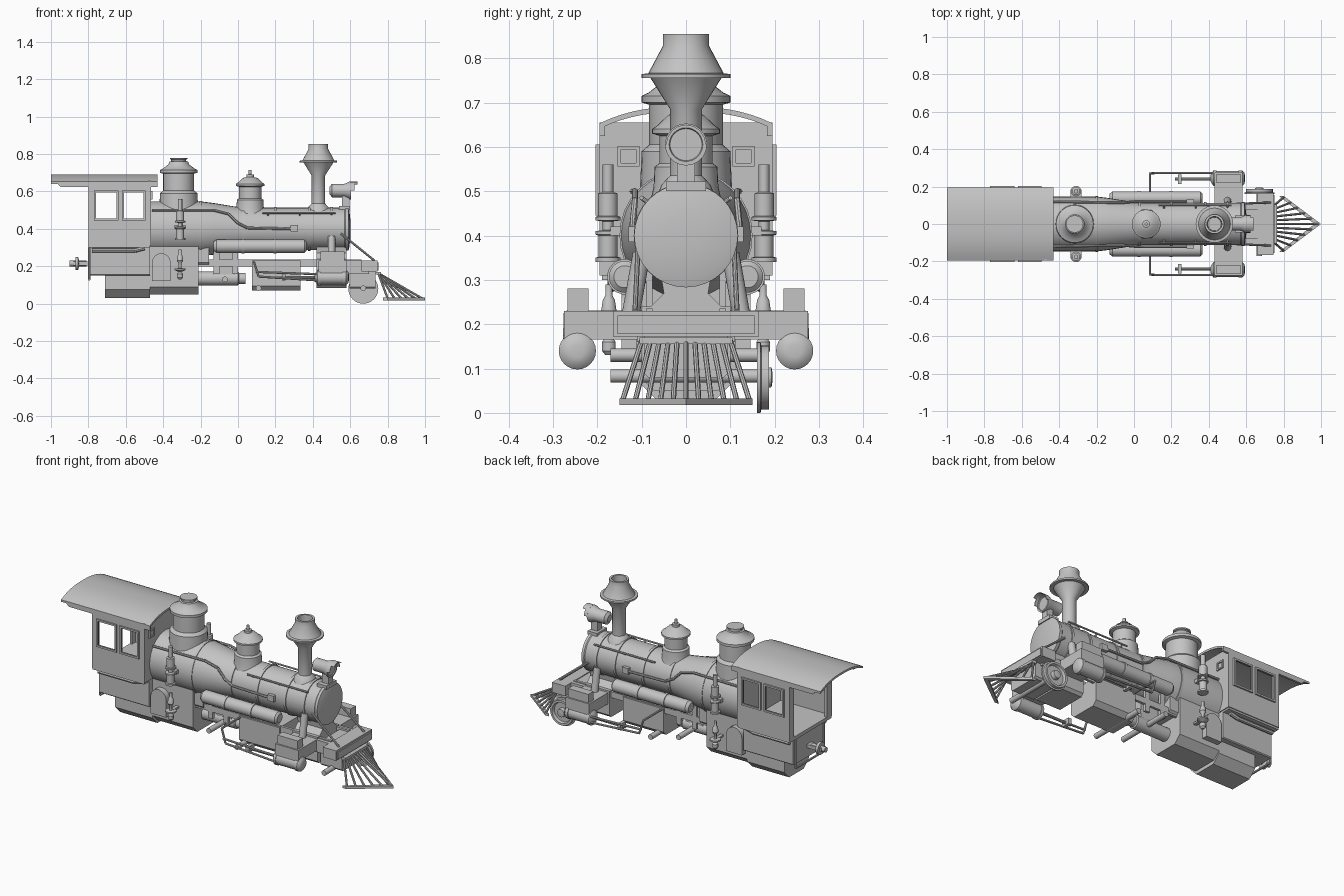
import bpy
import bmesh
import math
from mathutils import Vector

default = bpy.data.objects.get("Cube")
if default:
    bpy.data.objects.remove(default, do_unlink=True)

GREY = (.55, .55, .55, 1)
paint = bpy.data.materials.new("plain grey")
paint.use_nodes = True
paint.diffuse_color = GREY
paint.node_tree.nodes["Principled BSDF"].inputs["Base Color"].default_value = GREY
SIDES = {"right": -1, "left": 1}
AXES = {"x": Vector((1, 0, 0)), "y": Vector((0, 1, 0)), "z": Vector((0, 0, 1))}


def finish(name, bm):
    bmesh.ops.recalc_face_normals(bm, faces=bm.faces)
    mesh = bpy.data.meshes.new(name)
    bm.to_mesh(mesh)
    bm.free()
    mesh.materials.append(paint)
    mesh.shade_smooth()
    mesh.set_sharp_from_angle(angle=math.radians(35))
    obj = bpy.data.objects.new(name, mesh)
    bpy.context.collection.objects.link(obj)
    return obj


def box(name, x, y, z):
    """Box from low and high limits on each axis."""
    bm = bmesh.new()
    bmesh.ops.create_cube(bm, size=1)
    for v in bm.verts:
        for i, (low, high) in enumerate((x, y, z)):
            v.co[i] = (low + high) / 2 + v.co[i] * (high - low)
    return finish(name, bm)


def prism(name, outline, start, end, axis="x"):
    """Extrude an outline along an axis."""
    bm = bmesh.new()
    rings = []
    for t in (start, end):
        rings.append([bm.verts.new((t, a, b) if axis == "x" else (a, b, t) if axis == "z" else (a, t, b))
                      for a, b in outline])
        bm.faces.new(rings[-1])
    for i in range(len(outline)):
        bm.faces.new((rings[0][i - 1], rings[0][i], rings[1][i], rings[1][i - 1]))
    return finish(name, bm)


def lathe(name, origin, direction, profile, sides=32):
    """Turn (radius, distance) points around a line."""
    bm = bmesh.new()
    d = Vector(direction).normalized()
    u = d.orthogonal().normalized()
    w = d.cross(u)
    rings = []
    for r, t in profile:
        rings.append([bm.verts.new(Vector(origin) + d * t + r * (
            u * math.cos(math.tau * i / sides) + w * math.sin(math.tau * i / sides))) for i in range(sides)])
    for a, b in zip(rings, rings[1:]):
        for i in range(sides):
            bm.faces.new((a[i - 1], a[i], b[i], b[i - 1]))
    bm.faces.new(rings[0])
    bm.faces.new(rings[-1])
    return finish(name, bm)


def rod(name, a, b, r, sides=10):
    d = Vector(b) - Vector(a)
    return lathe(name, a, d, [(r, 0), (r, d.length)], sides)


def pipe(name, points, r):
    for a, b in zip(points, points[1:]):
        rod(name, a, b, r, 8)


def span(s, a, b):
    """Limits from a to b on the chosen side."""
    return sorted((s * a, s * b))


def half_circle(y, z, r, steps=8):
    return [(y + r * math.cos(math.pi * i / steps), z + r * math.sin(math.pi * i / steps))
            for i in range(steps + 1)]


# boiler barrel, taper and bands
lathe("boiler", (0, 0, .4), AXES["x"], [
    (.147, -.47), (.147, -.2), (.138, -.13), (.12, -.02), (.113, .03), (.113, .57), (.117, .575),
    (.117, .59), (.1, .595), (.04, .602)])
for x in (-.2, .03, .2, .38, .5):
    r = .15 if x < 0 else .118
    lathe("boiler_band", (x, 0, .4), AXES["x"], [(r, -.007), (r, .007)])

# chimney with a hollow mouth
lathe("chimney", (.43, 0, .49), AXES["z"], [
    (.065, 0), (.055, .025), (.036, .045), (.036, .195), (.08, .265), (.1, .265), (.1, .274),
    (.085, .276), (.052, .338), (.052, .365), (.04, .365), (.036, .28)])

# domes
lathe("steam_dome", (-.317, 0, .48), AXES["z"], [
    (.105, 0), (.1, .11), (.083, .125), (.083, .215), (.1, .22), (.1, .235), (.085, .242),
    (.055, .265), (.05, .28), (.04, .282), (.04, .29), (.046, .293), (.046, .3)])
lathe("sand_dome", (.065, 0, .48), AXES["z"], [
    (.08, 0), (.073, .03), (.071, .075), (.06, .083), (.06, .145), (.077, .15), (.077, .16), (.065, .168),
    (.04, .192), (.02, .197), (.02, .21), (.008, .212), (.008, .235)])

# headlight with a curved visor, post and bracket
lathe("headlight", (.49, 0, .605), AXES["x"], [
    (.02, 0), (.036, .012), (.036, .08), (.047, .105), (.047, .115), (.038, .115), (.036, .11)])
prism("headlight_visor", half_circle(0, .605, .048) + half_circle(0, .605, .044)[::-1], .6, .622)
prism("headlight_peak", half_circle(0, .605, .048)[2:7] + half_circle(0, .605, .044)[6:1:-1], .62, .64)
box("headlight_bracket", (.54, .6), (-.045, .045), (.5, .522))
box("headlight_post", (.555, .595), (-.02, .02), (.52, .575))

# cab: floor, front wall with framed panes, side walls with windows, arched roof
box("cab_floor", (-.8, -.47), (-.19, .19), (.3, .32))
box("cab_front_wall", (-.48, -.465), (-.195, .195), (.31, .655))
for side, s in SIDES.items():
    for z in (.556, .594):
        box(side + "_front_window_rail", (-.466, -.458), span(s, .105, .155), (z, z + .008))
    for y in (.105, .147):
        box(side + "_front_window_stile", (-.466, -.458), span(s, y, y + .008), (.556, .602))
    wall = span(s, .183, .195)
    box(side + "_cab_side_sill", (-.8, -.465), wall, (.31, .45))
    box(side + "_cab_side_header", (-.8, -.465), wall, (.6, .65))
    for post in ((-.8, -.765), (-.645, -.615), (-.5, -.465)):
        box(side + "_cab_side_post", post, wall, (.45, .6))
    for a, b in ((-.77, -.64), (-.62, -.495)):
        frame = span(s, .195, .204)
        for z in (.445, .595):
            box(side + "_window_rail", (a, b), frame, (z, z + .01))
        for x in (a, b - .01):
            box(side + "_window_stile", (x, x + .01), frame, (.445, .605))
    prism(side + "_eave", [(-.975, .65), (-.95, .625), (-.43, .625), (-.43, .65), (-.975, .65)],
          s * .183, s * .195, "y")
    box(side + "_cab_rear_post", (-.8, -.785), span(s, .15, .19), (.31, .65))
arc = [(.195 * t / 8, .691 - .038 * abs(t / 8) ** 2.5) for t in range(-8, 9)]
prism("cab_roof", arc + [(y, z - .012) for y, z in reversed(arc)], -1, -.43)


# underframe boxes with chamfered bottoms
def hull(name, x, width, top, bottom, cut):
    half = [(width, top), (width, bottom + cut), (width - cut, bottom)]
    prism(name, half + [(-y, z) for y, z in reversed(half)], *x)


hull("cab_underframe", (-.79, -.47), .145, .3, .15, .005)
hull("ash_pan", (-.71, -.47), .112, .16, .03, .045)
hull("firebox", (-.47, -.21), .112, .32, .05, .04)
hull("firebox_front", (-.21, -.155), .1, .32, .21, .01)
hull("middle_gearbox", (.075, .335), .1, .23, .07, .025)
hull("front_gearbox", (.42, .58), .1, .24, .085, .015)
hull("pilot_truck", (.595, .735), .095, .2, .08, .01)
prism("smokebox_saddle", [(-.1, .22), (.1, .22), (.05, .27), (.06, .33), (-.06, .33), (-.05, .27)], .42, .58)
lathe("drive_motor", (-.22, 0, .135), AXES["x"], [(.037, 0), (.037, .22), (.03, .225), (.03, .26)])
box("motor_mount", (-.13, -.02), (-.03, .03), (.15, .32))
for x, z in ((-.07, .13), (.11, .083), (.67, .083)):
    rod("axle", (x, -.17, z), (x, .17, z), .015, 16)

# drawbar and rear coupling
box("drawbar", (-.88, -.79), (-.02, .02), (.205, .225))
lathe("coupling", (-.9, 0, .215), AXES["x"], [(.015, 0), (.015, .03), (.035, .03), (.035, .045), (.015, .05),
                                             (.015, .09)])
pipe("rear_step_frame", [(-.795, -.13, .3), (-.795, -.13, .13), (-.795, .13, .13), (-.795, .13, .3)], .006)

# fittings repeated on both sides
for side, s in SIDES.items():
    box(side + "_frame_rail", (-.21, .66), span(s, .075, .09), (.2, .235))
    for x in (-.13, -.03):
        box(side + "_frame_post", (x, x + .03), span(s, .075, .09), (.16, .33))
    lathe(side + "_air_tank", (-.13, s * .138, .307), AXES["x"], [
        (.025, 0), (.036, .015), (.036, .15), (.04, .15), (.04, .165), (.036, .165), (.036, .32),
        (.04, .32), (.04, .335), (.036, .335), (.036, .485), (.025, .495)], 20)
    # air pump
    lathe(side + "_air_pump", (-.31, s * .176, .34), AXES["z"], [
        (.028, 0), (.028, .01), (.021, .012), (.021, .06), (.028, .062), (.028, .07), (.012, .072),
        (.012, .092), (.028, .094), (.028, .102), (.022, .104), (.022, .155), (.012, .158), (.012, .22)], 16)
    box(side + "_pump_bracket", (-.34, -.28), span(s, .12, .17), (.4, .42))
    lathe(side + "_injector", (-.31, s * .174, .13), AXES["z"], [
        (.008, 0), (.016, .01), (.016, .03), (.008, .04), (.03, .05), (.03, .058), (.008, .06),
        (.008, .085), (.018, .1), (.014, .125), (.008, .135), (.008, .16)], 12)
    box(side + "_injector_bracket", (-.32, -.3), span(s, .1, .174), (.18, .19))
    # arched firebox plate
    arch = [(-.46, .12), (-.36, .12)] + half_circle(-.41, .22, .05)
    prism(side + "_arched_plate", arch, s * .11, s * .145, "y")
    pipe(side + "_cab_pipe", [(-.78, s * .165, .285), (-.55, s * .165, .285), (-.5, s * .165, .298)], .012)
    # boiler pipes and handrail
    pipe(side + "_boiler_pipe", [(-.46, s * .12, .5), (-.13, s * .115, .5), (-.05, s * .115, .48),
                                 (.0, s * .12, .43), (.05, s * .122, .405), (.29, s * .122, .4)], .007)
    box(side + "_check_valve", (.28, .32), span(s, .1, .13), (.385, .42))
    rod(side + "_handrail", (.13, s * .1, .485), (.52, s * .1, .485), .005)
    for x in (.16, .33, .5):
        rod(side + "_handrail_post", (x, s * .08, .47), (x, s * .1, .485), .005)
    # steam cylinder, valve chest, steam pipe and running gear
    lathe(side + "_steam_cylinder", (.41, s * .245, .14), AXES["x"], [
        (.018, 0), (.038, .012), (.042, .015), (.042, .03), (.038, .03), (.038, .15), (.042, .15),
        (.042, .168), (.03, .18), (.015, .183)], 24)
    box(side + "_cylinder_block", (.43, .58), span(s, .09, .275), (.165, .23))
    box(side + "_valve_chest", (.44, .57), span(s, .22, .267), (.225, .28))
    rod(side + "_steam_pipe", (.5, s * .125, .22), (.5, s * .1, .36), .02, 16)
    rod(side + "_piston_rod", (.22, s * .24, .14), (.42, s * .24, .14), .008)
    box(side + "_crosshead", (.235, .255), span(s, .215, .265), (.125, .16))
    pipe(side + "_guide_yoke", [(.085, s * .09, .225), (.085, s * .27, .225), (.11, s * .272, .145),
                                (.42, s * .272, .125)], .006)
    rod(side + "_guide_bar", (.095, s * .272, .17), (.42, s * .272, .158), .006)
    # pilot deck braces
    rod(side + "_smokebox_brace", (.55, s * .108, .375), (.73, s * .115, .23), .006)
    box(side + "_pilot_frame", (.58, .7), span(s, .075, .11), (.16, .23))

# pilot beam and cowcatcher
box("pilot_beam", (.66, .745), (-.165, .165), (.172, .23))
box("pilot_beam_plate", (.744, .752), (-.155, .155), (.178, .22))
box("pilot_deck", (.6, .68), (-.09, .09), (.19, .225))
prism("cowcatcher_base", [(.8, -.15), (1, 0), (.8, .15), (.775, .15), (.8, .13), (.965, 0),
                          (.8, -.13), (.775, -.15)], .018, .032, "z")
box("cowcatcher_top", (.735, .765), (-.105, .105), (.155, .17))
for i in range(-5, 6):
    t = i / 5
    rod("cowcatcher_bar", (.75, t * .1, .163), (.985 - .185 * abs(t), t * .143, .028), .006, 8)

# single pilot wheel
lathe("pilot_wheel", (.67, .16, .08), AXES["y"], [
    (.06, 0), (.08, 0), (.08, .008), (.072, .01), (.072, .027), (.06, .027), (.055, .012), (.025, .012),
    (.022, .033), (.01, .035)])
